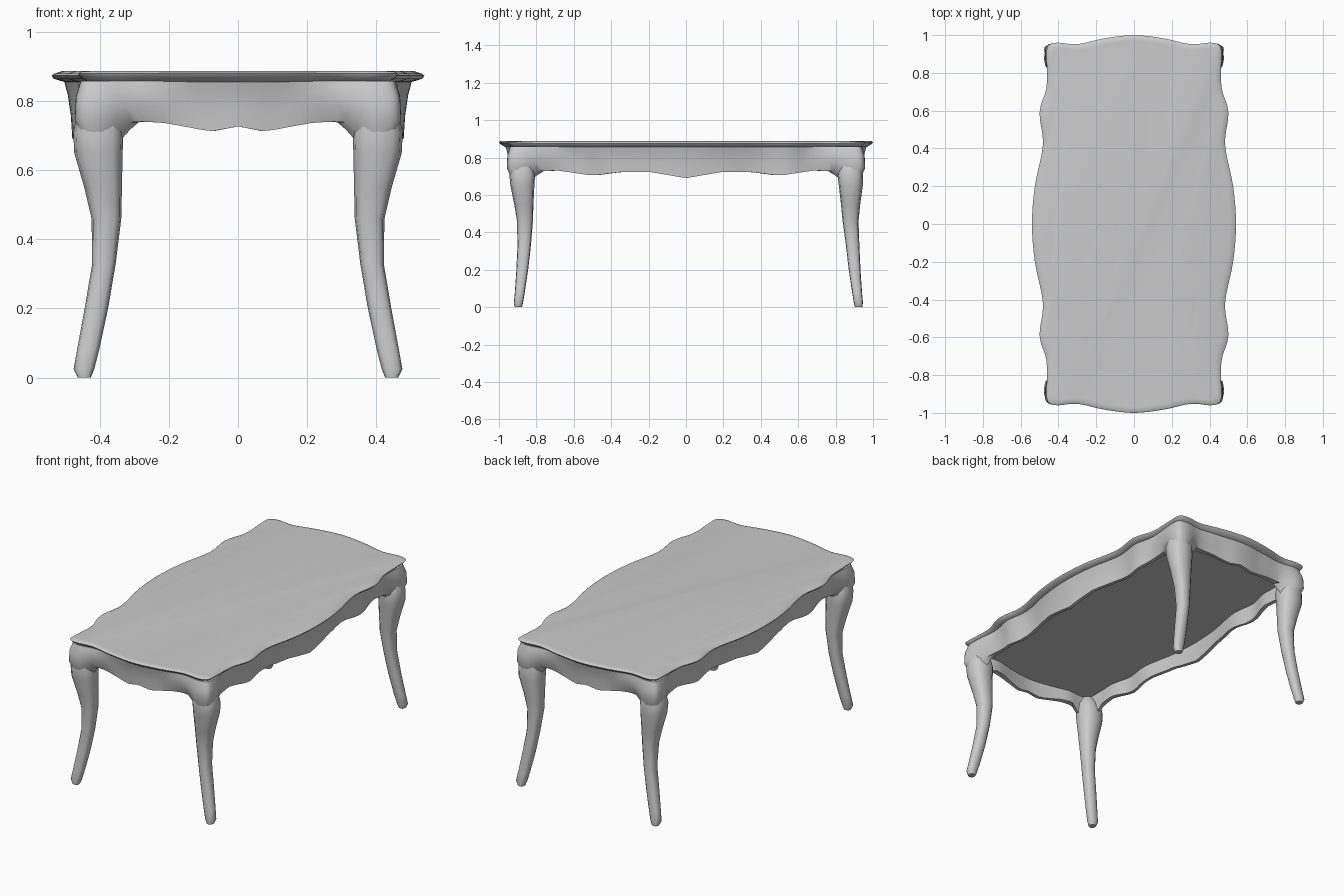
import bpy, bmesh, math
from mathutils import Vector

if "Cube" in bpy.data.objects:
    bpy.data.objects.remove(bpy.data.objects["Cube"], do_unlink=True)

grey = bpy.data.materials.new("light grey")
grey.use_nodes = True
COLOR = (0.6, 0.6, 0.6, 1)
grey.diffuse_color = COLOR
grey.node_tree.nodes["Principled BSDF"].inputs["Base Color"].default_value = COLOR


def loft(name, rings, caps=True, closed=False):
    """Skin a list of equal-length rings into one object."""
    bm = bmesh.new()
    loops = [[bm.verts.new(p) for p in ring] for ring in rings]
    pairs = list(zip(loops, loops[1:]))
    if closed:
        pairs.append((loops[-1], loops[0]))
    for a, b in pairs:
        for i in range(len(a)):
            j = (i + 1) % len(a)
            bm.faces.new((a[i], a[j], b[j], b[i]))
    if caps:
        bm.faces.new(loops[0])
        bm.faces.new(loops[-1])
    bmesh.ops.recalc_face_normals(bm, faces=bm.faces)
    mesh = bpy.data.meshes.new(name)
    bm.to_mesh(mesh)
    bm.free()
    mesh.materials.append(grey)
    obj = bpy.data.objects.new(name, mesh)
    bpy.context.collection.objects.link(obj)
    bpy.ops.object.select_all(action='DESELECT')
    obj.select_set(True)
    bpy.context.view_layer.objects.active = obj
    bpy.ops.object.shade_smooth_by_angle(angle=math.radians(42))


def clamp(t):
    return min(1, max(0, t))


def lerp_table(table, t):
    """Piecewise linear lookup in (key, value) pairs."""
    for (a, u), (b, v) in zip(table, table[1:]):
        if t <= b:
            return u + (v - u) * clamp((t - a) / (b - a))
    return table[-1][1]


# Scalloped outline: one quarter, mirrored round, then smoothed
quarter = [(0.54, 0), (0.525, 0.2), (0.482, 0.42), (0.5, 0.59), (0.464, 0.72),
           (0.462, 0.85), (0.462, 0.92), (0.447, 0.95), (0.4, 0.96),
           (0.3, 0.952), (0.16, 0.982), (0, 1)]
half = quarter + [(-x, y) for x, y in quarter[-2::-1]]
control = [Vector(p) for p in half + [(x, -y) for x, y in half[-2:0:-1]]]
outline = []
STEPS = 4
for i, p1 in enumerate(control):
    p0, p2, p3 = control[i - 1], control[(i + 1) % len(control)], control[(i + 2) % len(control)]
    for k in range(STEPS):
        t = k / STEPS
        outline.append(0.5 * (2 * p1 + (p2 - p0) * t + (2 * p0 - 5 * p1 + 4 * p2 - p3) * t ** 2
                              + (3 * p1 - p0 - 3 * p2 + p3) * t ** 3))


def inset(p, dx, dy):
    return p.x * (1 - dx / 0.5), p.y * (1 - dy / 0.98)


# Table top: moulded lip drooping along the long sides, recessed underside
def lip(d, z):
    return [(*inset(p, d, d), z - 0.008 * clamp((1 - abs(p.y)) * 4) * (d < 0.02))
            for p in outline]


loft("table_top", [lip(0.07, 0.805), lip(0.07, 0.85), lip(0.03, 0.857), lip(0.006, 0.873),
                   lip(0, 0.882), lip(0.008, 0.888), lip(0.03, 0.888)])

# Hollow apron: scalloped lower edge, swelling out into a knee at each corner
END_EDGE = [(0, 0.727), (0.09, 0.712), (0.18, 0.728), (0.24, 0.738), (0.325, 0.742),
            (0.36, 0.715), (0.4, 0.67)]
SIDE_EDGE = [(0, 0.69), (0.2, 0.722), (0.38, 0.722), (0.53, 0.703), (0.72, 0.73),
             (0.82, 0.728), (0.86, 0.705), (0.91, 0.67)]


def bottom(p):
    if abs(p.x) < 0.43 and abs(p.y) > 0.9:
        return lerp_table(END_EDGE, abs(p.x))
    return lerp_table(SIDE_EDGE, abs(p.y))


def apron_ring(d, corner_d, f):
    """f runs from 0 at the lower edge to 1 under the top."""
    ring = []
    for p in outline:
        w = clamp((abs(p.y) - 0.65) / 0.22) * clamp((abs(p.x) - 0.15) / 0.23)
        dx = d + (corner_d - d) * w
        ring.append((*inset(p, dx, dx + 0.012 * w), bottom(p) * (1 - f) + 0.858 * f))
    return ring


loft("apron", [apron_ring(0.034, 0.008, 1), apron_ring(0.044, -0.007, 0.75),
               apron_ring(0.052, -0.01, 0.4), apron_ring(0.056, 0.022, 0),
               apron_ring(0.075, 0.06, 0), apron_ring(0.08, 0.07, 1)],
     caps=False, closed=True)

# Curved legs: height, inner x, outer x, inner y, outer y
LEG = [(0.84, 0.385, 0.44, 0.87, 0.925), (0.76, 0.34, 0.466, 0.82, 0.938),
       (0.71, 0.332, 0.477, 0.808, 0.946),
       (0.65, 0.334, 0.474, 0.814, 0.942), (0.55, 0.336, 0.445, 0.822, 0.925),
       (0.46, 0.338, 0.424, 0.828, 0.913), (0.33, 0.354, 0.422, 0.842, 0.914),
       (0.2, 0.376, 0.444, 0.857, 0.92), (0.08, 0.402, 0.466, 0.875, 0.928),
       (0.025, 0.416, 0.476, 0.884, 0.933), (0, 0.426, 0.464, 0.89, 0.93)]
SIDES = 12


def leg_ring(z, x0, x1, y0, y1, sx, sy):
    """Rounded square section; lower legs all lean slightly to the back."""
    ring = []
    lean = 0.013 * clamp((0.75 - z) / 0.4)
    for i in range(SIDES):
        a = math.tau * i / SIDES
        u = math.copysign(abs(math.cos(a)) ** 0.75, math.cos(a))
        v = math.copysign(abs(math.sin(a)) ** 0.75, math.sin(a))
        x = (x0 + x1) / 2 + u * (x1 - x0) / 2
        y = (y0 + y1) / 2 + v * (y1 - y0) / 2
        ring.append((sx * x, sy * y + lean, z))
    return ring


for end, sy in (("front", -1), ("back", 1)):
    for side, sx in (("left", 1), ("right", -1)):
        loft(f"{end}_{side}_leg", [leg_ring(*row, sx, sy) for row in LEG])
